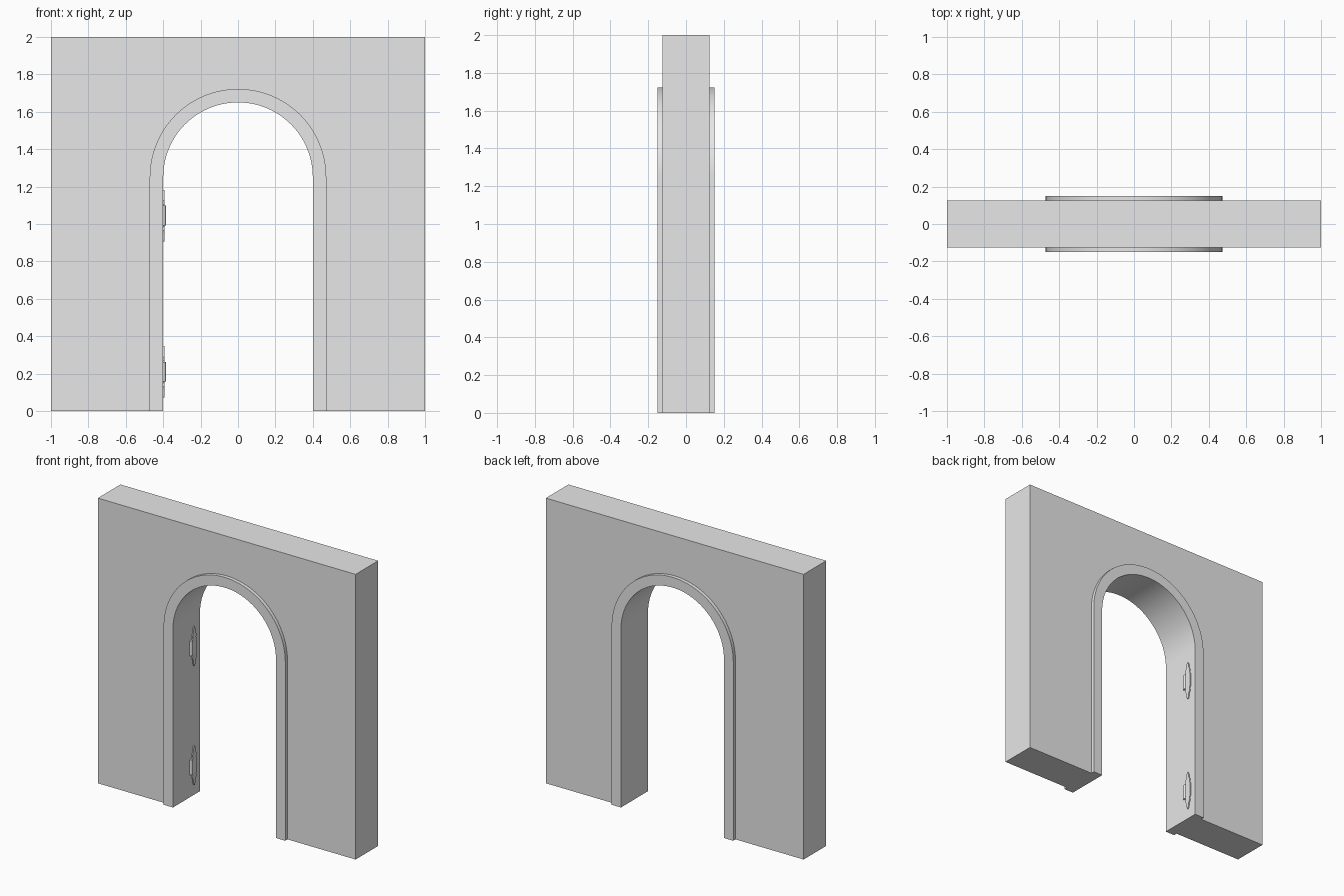
import bpy
import bmesh
import math
from mathutils import Matrix, Vector

cube = bpy.data.objects.get("Cube")
if cube:
    bpy.data.objects.remove(cube, do_unlink=True)

SPRING = 1.25      # height where the arch starts to curve
INNER, OUTER = 0.4, 0.472
SEGMENTS = 48

grey = bpy.data.materials.new("plain_grey")
grey.use_nodes = True
grey.diffuse_color = (0.8, 0.8, 0.8, 1)
grey.node_tree.nodes["Principled BSDF"].inputs["Base Color"].default_value = (0.8, 0.8, 0.8, 1)


def finish(name, bm):
    bmesh.ops.recalc_face_normals(bm, faces=bm.faces)
    mesh = bpy.data.meshes.new(name)
    bm.to_mesh(mesh)
    bm.free()
    mesh.materials.append(grey)
    obj = bpy.data.objects.new(name, mesh)
    bpy.context.collection.objects.link(obj)
    bpy.ops.object.select_all(action='DESELECT')
    obj.select_set(True)
    bpy.context.view_layer.objects.active = obj
    bpy.ops.object.shade_smooth_by_angle(angle=math.radians(30))
    return obj


def extrude(name, points, direction):
    """Solid made by pushing a flat outline along a direction."""
    bm = bmesh.new()
    face = bm.faces.new([bm.verts.new(p) for p in points])
    grown = bmesh.ops.extrude_face_region(bm, geom=[face], use_keep_orig=True)
    moved = [v for v in grown["geom"] if isinstance(v, bmesh.types.BMVert)]
    bmesh.ops.translate(bm, verts=moved, vec=Vector(direction))
    return finish(name, bm)


def arch_line(radius, y):
    """Arch outline from the right foot, over the top, to the left foot."""
    points = [(-radius, y, 0)]
    for i in range(SEGMENTS + 1):
        a = math.pi * (1 - i / SEGMENTS)
        points.append((radius * math.cos(a), y, SPRING + radius * math.sin(a)))
    return points + [(radius, y, 0)]


# Wall with the arched opening
half = 0.125
corners = [(1, -half, 0), (1, -half, 2), (-1, -half, 2), (-1, -half, 0)]
extrude("wall", arch_line(OUTER, -half) + corners, (0, 2 * half, 0))

# Raised frame lining the opening
half = 0.15
extrude("arch_frame", arch_line(INNER, -half) + arch_line(OUTER, -half)[::-1], (0, 2 * half, 0))

# Hinges on the right jamb: ornate plate with a barrel
leaf = [(0.028, 0.0), (0.028, 0.045), (0.018, 0.06), (0.022, 0.08),
        (0.011, 0.1), (0.011, 0.12), (0.003, 0.138)]
outline = leaf + [(-w, h) for w, h in leaf[::-1]]
outline += [(-w, -h) for w, h in leaf[1:]] + [(w, -h) for w, h in leaf[:0:-1]]

for label, z in (("lower", 0.21), ("upper", 1.045)):
    extrude(label + "_hinge_plate",
            [(-INNER - 0.002, 0.08 + w, z + h) for w, h in outline], (0.009, 0, 0))
    bm = bmesh.new()
    bmesh.ops.create_cone(bm, cap_ends=True, segments=16, radius1=0.014, radius2=0.014,
                          depth=0.106, matrix=Matrix.Translation((-INNER, 0.05, z)))
    finish(label + "_hinge_barrel", bm)
